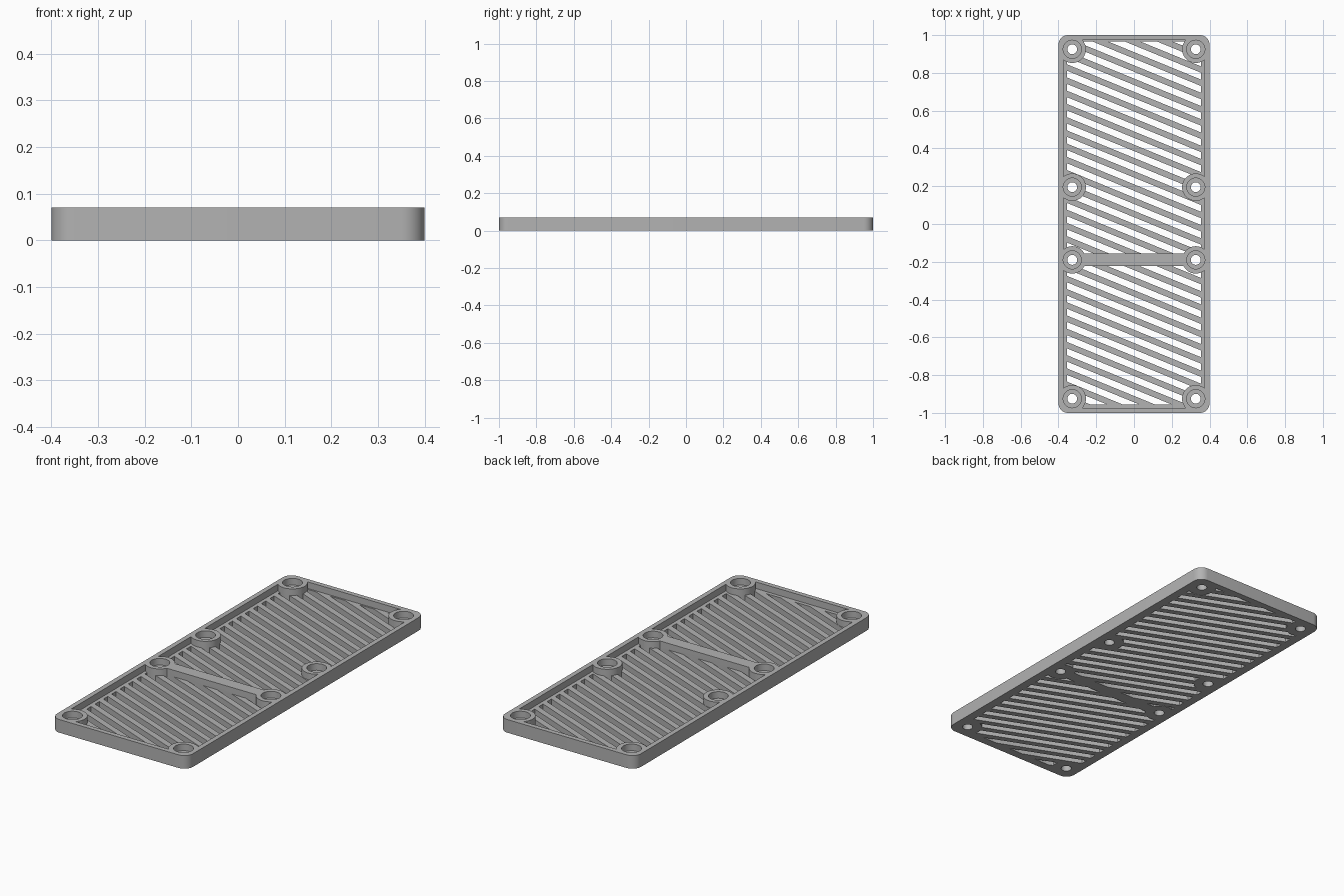
import bpy, bmesh, math

cube = bpy.data.objects.get("Cube")
if cube:
    bpy.data.objects.remove(cube)

HEIGHT, FLOOR = 0.07, 0.035
HALF_X, HALF_Y = 0.4, 1.0
SLOPE, PITCH, GAP = -0.41, 0.07, 0.036
BAR_Y = -0.19
BOSSES = [(x, y) for x in (-0.327, 0.327) for y in (-0.925, BAR_Y, 0.195, 0.925)]

grey = bpy.data.materials.new("grey plastic")
grey.use_nodes = True
colour = (0.45, 0.45, 0.45, 1)
grey.diffuse_color = colour
grey.node_tree.nodes["Principled BSDF"].inputs["Base Color"].default_value = colour


def prisms(name, outlines, z0, z1):
    """One object holding a vertical prism for each outline."""
    bm = bmesh.new()
    for outline in outlines:
        face = bm.faces.new([bm.verts.new((x, y, z0)) for x, y in outline])
        top = bmesh.ops.extrude_face_region(bm, geom=[face])["geom"]
        verts = [v for v in top if isinstance(v, bmesh.types.BMVert)]
        bmesh.ops.translate(bm, verts=verts, vec=(0, 0, z1 - z0))
    bmesh.ops.recalc_face_normals(bm, faces=bm.faces)
    mesh = bpy.data.meshes.new(name)
    bm.to_mesh(mesh)
    bm.free()
    mesh.materials.append(grey)
    obj = bpy.data.objects.new(name, mesh)
    bpy.context.collection.objects.link(obj)
    return obj


def circle(x, y, r, n=40):
    return [(x + r * math.cos(2 * math.pi * i / n), y + r * math.sin(2 * math.pi * i / n)) for i in range(n)]


def rounded(hx, hy, r, n=8):
    pts = []
    for k, (sx, sy) in enumerate([(1, 1), (-1, 1), (-1, -1), (1, -1)]):
        for i in range(n + 1):
            a = math.pi / 2 * (k + i / n)
            pts.append((sx * (hx - r) + r * math.cos(a), sy * (hy - r) + r * math.sin(a)))
    return pts


def box(x0, x1, y0, y1):
    return [(x0, y0), (x1, y0), (x1, y1), (x0, y1)]


def combine(target, tool, operation):
    """Apply a boolean and discard the tool."""
    mod = target.modifiers.new("combine", 'BOOLEAN')
    mod.object, mod.operation, mod.solver = tool, operation, 'EXACT'
    bpy.context.view_layer.objects.active = target
    bpy.ops.object.modifier_apply(modifier=mod.name)
    bpy.data.objects.remove(tool)


# Tray with a raised rim
tray = prisms("vent_cover", [rounded(HALF_X, HALF_Y, 0.05)], 0, HEIGHT)
combine(tray, prisms("recess", [rounded(0.374, 0.974, 0.025)], FLOOR, 0.2), 'DIFFERENCE')

# Slanted slots, kept inside the two windows either side of the crossbar
slots = []
for i in range(-18, 19):
    y = i * PITCH
    drop = SLOPE * HALF_X
    slots.append([(-HALF_X, y - drop), (HALF_X, y + drop),
                  (HALF_X, y + drop + GAP), (-HALF_X, y - drop + GAP)])
slot_cutter = prisms("slots", slots, -0.1, 0.2)
windows = [box(-0.355, 0.355, -0.955, BAR_Y - 0.033), box(-0.355, 0.355, BAR_Y + 0.033, 0.965)]
combine(slot_cutter, prisms("windows", windows, -0.05, 0.15), 'INTERSECT')
combine(tray, slot_cutter, 'DIFFERENCE')

# Crossbar and screw bosses
combine(tray, prisms("crossbar", [box(-0.327, 0.327, BAR_Y - 0.033, BAR_Y + 0.033)], 0, HEIGHT), 'UNION')
combine(tray, prisms("bosses", [circle(x, y, 0.0725) for x, y in BOSSES], 0, HEIGHT), 'UNION')

# Counterbored screw holes
combine(tray, prisms("counterbores", [circle(x, y, 0.048) for x, y in BOSSES], 0.035, 0.2), 'DIFFERENCE')
combine(tray, prisms("holes", [circle(x, y, 0.026) for x, y in BOSSES], -0.1, 0.2), 'DIFFERENCE')

bpy.ops.object.select_all(action='DESELECT')
tray.select_set(True)
bpy.context.view_layer.objects.active = tray
bpy.ops.object.shade_smooth_by_angle(angle=math.radians(30))
